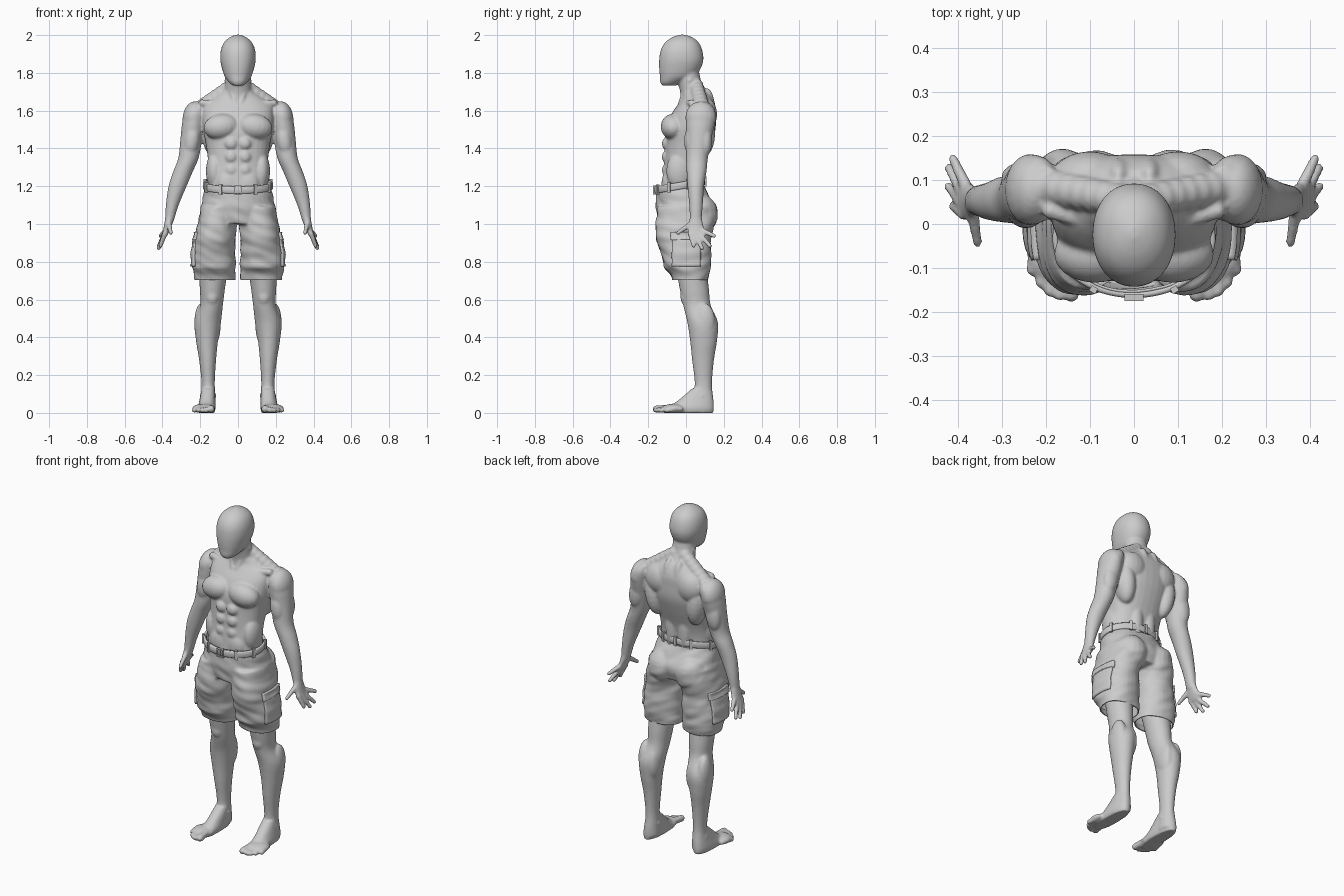
import bpy, bmesh, math
from mathutils import Matrix, Vector, noise

if "Cube" in bpy.data.objects:
    bpy.data.objects.remove(bpy.data.objects["Cube"])

BOTH = (1, -1)


def spline(a, b, c, d, t):
    return tuple(0.5 * (2 * q + (r - p) * t + (2 * p - 5 * q + 4 * r - s) * t * t
                        + (3 * q - p - 3 * r + s) * t ** 3) for p, q, r, s in zip(a, b, c, d))


class Solid:
    """Collects overlapping closed shapes as plain vertex and face lists."""

    def __init__(self):
        self.v, self.f = [], []

    def stack(self, loops):
        """Skin a list of equal-sized loops and cap both ends."""
        n, base = len(loops[0]), len(self.v)
        for loop in loops:
            self.v += loop
        for i in range(len(loops) - 1):
            a = base + i * n
            self.f += [(a + k, a + (k + 1) % n, a + n + (k + 1) % n, a + n + k) for k in range(n)]
        last = base + (len(loops) - 1) * n
        self.f += [tuple(range(base + n - 1, base - 1, -1)), tuple(range(last, last + n))]

    def loft(self, rings, sides=(1,), n=32, power=2.0, steps=4):
        """Horizontal rounded sections (x, y, z, rx, ry), smoothly joined."""
        pts = []
        for i in range(len(rings) - 1):
            q = [rings[max(0, min(len(rings) - 1, i + k))] for k in (-1, 0, 1, 2)]
            pts += [spline(*q, k / steps) for k in range(steps)]
        pts.append(rings[-1])
        trig = [(math.cos(2 * math.pi * k / n), math.sin(2 * math.pi * k / n)) for k in range(n)]
        unit = [tuple(math.copysign(abs(c) ** (2 / power), c) for c in cs) for cs in trig]
        for s in sides:
            order = unit if s > 0 else unit[::-1]
            self.stack([[(s * (x + u * rx), y + w * ry, z) for u, w in order]
                        for x, y, z, rx, ry in pts])

    def ball(self, c, r, tilt=0.0, n=18, m=12):
        ct, st = math.cos(tilt), math.sin(tilt)
        for s in BOTH:
            loops = []
            for i in range(m + 1):
                p = math.pi * (.02 + .96 * i / m)
                h, w = -math.cos(p) * r[2], math.sin(p)
                loop = []
                for k in range(n):
                    a = s * 2 * math.pi * k / n
                    x, y = r[0] * w * math.cos(a), r[1] * w * math.sin(a)
                    loop.append((s * (c[0] + x * ct + h * st), c[1] + y, c[2] - x * st + h * ct))
                loops.append(loop)
            self.stack(loops)

    def limb(self, a, b, ra, rb, n=7):
        for i in range(n):
            t = i / (n - 1)
            r = ra + (rb - ra) * t
            self.ball(Vector(a).lerp(Vector(b), t), (r, r, r), 0, 10, 6)

    def fuse(self, name, voxel, rounds):
        """Merge everything into one skin and soften the joins."""
        ob = add_object(name, bpy.data.meshes.new(name))
        ob.data.from_pydata(self.v, [], self.f)
        m = ob.modifiers.new("fuse", 'REMESH')
        m.mode, m.voxel_size, m.use_smooth_shade = 'VOXEL', voxel, True
        m = ob.modifiers.new("soften", 'SMOOTH')
        m.factor, m.iterations = 0.5, rounds
        return ob


def add_object(name, mesh):
    ob = bpy.data.objects.new(name, mesh)
    bpy.context.collection.objects.link(ob)
    return ob


def finish(name, bm, smooth=True):
    bmesh.ops.recalc_face_normals(bm, faces=bm.faces)
    for f in bm.faces:
        f.smooth = smooth
    me = bpy.data.meshes.new(name)
    bm.to_mesh(me)
    bm.free()
    return add_object(name, me)


# shorts
s = Solid()
s.loft([(0, -.03, 1.23, .168, .122), (0, -.028, 1.19, .175, .13), (0, -.012, 1.13, .188, .145),
        (0, 0, 1.07, .2, .155), (0, -.005, 1.0, .2, .14)], power=2.2)
s.loft([(.105, 0, 1.09, .09, .15), (.113, -.005, 1.0, .103, .153), (.121, -.012, .92, .108, .145),
        (.127, .003, .83, .114, .128), (.129, .005, .775, .117, .125), (.127, .012, .755, .112, .114),
        (.124, .02, .73, .112, .1), (.122, .024, .68, .11, .088)], BOTH, power=2.3)
s.ball((.09, .08, 1.055), (.092, .09, .1))
shorts = s.fuse("shorts", .0075, 5)
fused = bpy.data.meshes.new_from_object(shorts.evaluated_get(bpy.context.evaluated_depsgraph_get()))
shorts.modifiers.clear()
bm = bmesh.new()
bm.from_mesh(fused)
bm.normal_update()
# cloth folds, then open the waist and hems
for v in bm.verts:
    x, y, z = v.co
    v.co += v.normal * .008 * noise.noise((x * 9 + 3, y * 9, z * 22 + x * 8))
for z, up in ((.703, -1), (1.2, 1)):
    bmesh.ops.bisect_plane(bm, geom=bm.verts[:] + bm.edges[:] + bm.faces[:], plane_co=(0, 0, z),
                           plane_no=(0, 0, up), clear_outer=True)
for f in bm.faces:
    f.smooth = True
bm.to_mesh(shorts.data)
bm.free()
m = shorts.modifiers.new("cloth", 'SOLIDIFY')
m.thickness, m.offset = .006, -1

# torso and neck
s = Solid()
s.loft([(0, -.01, 1.05, .165, .115), (0, -.02, 1.15, .16, .11), (0, -.02, 1.24, .158, .104),
        (0, -.008, 1.32, .157, .108), (0, .012, 1.42, .17, .122), (0, .024, 1.50, .185, .132),
        (0, .04, 1.58, .19, .118), (0, .055, 1.63, .18, .10), (0, .06, 1.67, .13, .08),
        (0, .05, 1.70, .085, .07)], power=2.3)
s.loft([(0, .05, 1.62, .085, .08), (0, .042, 1.69, .075, .072), (0, .02, 1.75, .067, .062),
        (0, .005, 1.83, .066, .06)])
# head
s.loft([(0, -.09, 1.732, .026, .036), (0, -.078, 1.75, .048, .058), (0, -.048, 1.78, .07, .09),
        (0, -.033, 1.82, .084, .109), (0, -.025, 1.87, .094, .117), (0, -.024, 1.92, .091, .11),
        (0, -.022, 1.96, .075, .09), (0, -.02, 1.987, .046, .056), (0, -.02, 2.002, .012, .014)],
       power=2.15)
# trunk muscles
s.ball((.088, -.068, 1.515), (.095, .066, .068), .15)
for z in (1.425, 1.355, 1.285):
    s.ball((.036, -.098, z), (.036, .03, .036))
s.ball((.05, -.1, 1.21), (.06, .03, .07))
s.ball((.125, -.035, 1.28), (.045, .07, .1))
s.ball((.14, .085, 1.48), (.055, .07, .13), .12)
s.ball((.1, .11, 1.58), (.085, .055, .085))
s.ball((.042, .068, 1.3), (.04, .036, .16))
s.ball((.035, .11, 1.6), (.035, .045, .12))
s.limb((.035, .055, 1.73), (.2, .085, 1.61), .04, .045)
s.limb((.03, -.02, 1.635), (.19, .03, 1.64), .014, .02, 12)
s.limb((.055, .02, 1.76), (.015, -.03, 1.64), .018, .014, 10)
# arms
s.loft([(.2, .085, 1.64, .03, .045), (.222, .08, 1.60, .055, .075), (.235, .076, 1.54, .06, .078),
        (.247, .068, 1.45, .058, .066), (.262, .058, 1.35, .054, .058), (.29, .056, 1.28, .052, .053),
        (.32, .052, 1.2, .048, .044), (.348, .053, 1.1, .034, .036), (.361, .052, 1.03, .025, .032),
        (.368, .052, 1.0, .021, .036)], BOTH)
s.ball((.235, .078, 1.565), (.058, .082, .085), -.15)
s.ball((.245, .025, 1.44), (.04, .035, .08), -.15)
s.ball((.255, .105, 1.45), (.045, .035, .09), -.15)
# hands
s.loft([(.364, .052, 1.03, .022, .032), (.374, .052, .985, .019, .042), (.385, .055, .95, .016, .046),
        (.389, .056, .935, .012, .036)], BOTH, n=20)
for a, b in (((.386, .022, .95), (.411, .041, .884)), ((.39, .047, .945), (.42, .085, .872)),
             ((.388, .07, .948), (.42, .127, .884)), ((.382, .088, .965), (.411, .148, .937)),
             ((.366, .022, .998), (.355, -.042, .953))):
    s.limb(a, b, .015, .012, 9)
# legs
s.loft([(.11, 0, .95, .085, .1), (.13, .03, .75, .075, .082), (.136, .045, .65, .066, .077),
        (.14, .058, .57, .06, .073), (.16, .088, .48, .07, .081), (.164, .093, .38, .058, .071),
        (.161, .09, .28, .045, .058), (.158, .092, .16, .035, .046), (.158, .09, .08, .039, .053),
        (.157, .088, .02, .04, .055)], BOTH)
s.ball((.137, .005, .615), (.038, .035, .05))
s.ball((.128, .105, .46), (.036, .058, .1))
s.ball((.195, .1, .48), (.036, .055, .1))
s.ball((.158, .085, .09), (.045, .025, .022))
# feet
s.loft([(.166, .012, .0, .042, .132), (.166, .015, .025, .047, .133), (.163, .045, .055, .044, .102),
        (.16, .065, .09, .04, .078), (.158, .085, .13, .034, .052)], BOTH, power=2.3)
s.ball((.182, -.065, .023), (.062, .065, .025))
for x, y, r in ((.142, -.158, .02), (.169, -.161, .015), (.191, -.152, .0145),
                (.212, -.133, .014), (.232, -.104, .014)):
    s.limb((.18 + (x - .18) * .8, y + .075, r + .006), (x, y, r), r, r)
s.fuse("body", .0065, 6)


def patch(name, y0, y1, z0, z1, thick):
    """Cloth panel wrapped onto the outer side of each shorts leg."""
    bm = bmesh.new()
    bmesh.ops.create_grid(bm, x_segments=16, y_segments=12, size=.5)
    for v in bm.verts:
        v.co = (.4, (y0 + y1) / 2 + v.co.x * (y1 - y0), (z0 + z1) / 2 + v.co.y * (z1 - z0))
    ob = finish(name, bm)
    m = ob.modifiers.new("wrap", 'SHRINKWRAP')
    m.target, m.wrap_method, m.offset = shorts, 'PROJECT', .002
    m.use_project_x, m.use_positive_direction, m.use_negative_direction = True, False, True
    m = ob.modifiers.new("thick", 'SOLIDIFY')
    m.thickness, m.offset = thick, 0
    ob.modifiers.new("mirror", 'MIRROR')


patch("side_pocket", -.072, .075, .775, .93, .016)
patch("pocket_flap", -.08, .083, .915, .957, .024)


# belt
def belt_point(a, grow=0.0):
    y = -.033 + (.128 + grow) * math.sin(a)
    return Vector(((.178 + grow) * math.cos(a), y, 1.208 + .17 * y))


bm = bmesh.new()
profile = [(-.007, -.014), (-.003, -.019), (.004, -.019), (.007, -.014),
           (.007, .014), (.004, .019), (-.003, .019), (-.007, .014)]
N = 72
rings = [[bm.verts.new(belt_point(2 * math.pi * i / N, d) + Vector((0, 0, h))) for d, h in profile]
         for i in range(N)]
for i in range(N):
    a, b = rings[i], rings[(i + 1) % N]
    for k in range(8):
        bm.faces.new((a[k], b[k], b[(k + 1) % 8], a[(k + 1) % 8]))
finish("belt", bm)


# belt loops and buckle
def plate(bm, deg, size, dx=0.0, dz=0.0):
    a = math.radians(deg)
    m = (Matrix.Translation(belt_point(a, .006) + Vector((dx, 0, dz)))
         @ Matrix.Rotation(a, 4, 'Z') @ Matrix.Diagonal((*size, 1)))
    bmesh.ops.create_cube(bm, size=1, matrix=m)


bm = bmesh.new()
for deg in (20, 60, 90, 120, 160, 205, 240, 300, 335):
    plate(bm, deg, (.014, .016, .054))
finish("belt_loops", bm, False)
bm = bmesh.new()
for d in (-1, 1):
    plate(bm, -90, (.016, .007, .048), dx=d * .018)
    plate(bm, -90, (.016, .043, .007), dz=d * .021)
plate(bm, -90, (.013, .006, .04))
finish("belt_buckle", bm, False)
